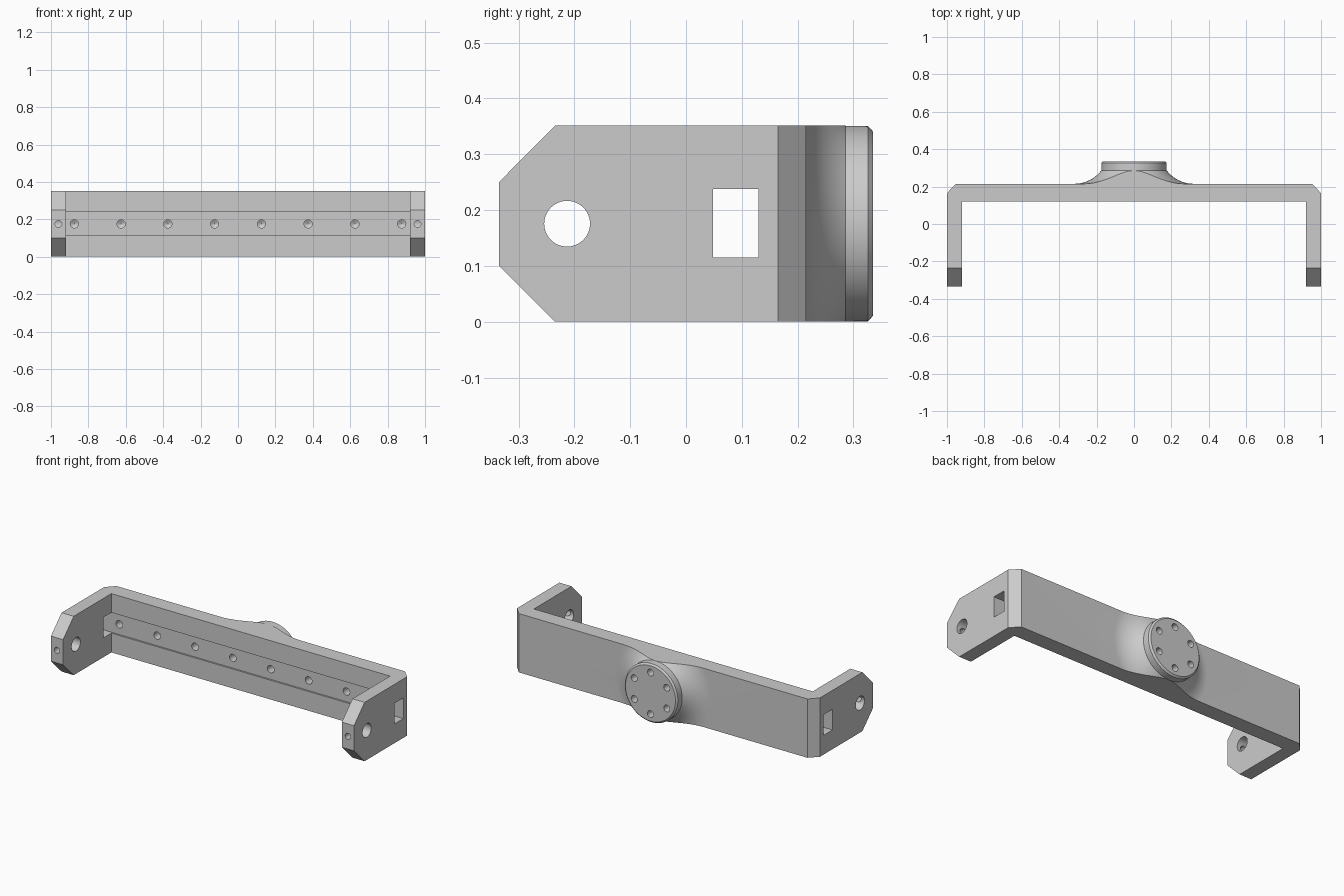
import bpy, bmesh, math
from mathutils import Vector

if "Cube" in bpy.data.objects:
    bpy.data.objects.remove(bpy.data.objects["Cube"])

H = 0.351          # bracket height
ZC = H / 2         # centre line of all the bores

grey = bpy.data.materials.new("plain grey")
grey.diffuse_color = (0.6, 0.6, 0.6, 1)
grey.use_nodes = True
grey.node_tree.nodes["Principled BSDF"].inputs["Base Color"].default_value = grey.diffuse_color


def finish(bm, name):
    bmesh.ops.recalc_face_normals(bm, faces=bm.faces)
    me = bpy.data.meshes.new(name)
    bm.to_mesh(me)
    bm.free()
    me.materials.append(grey)
    ob = bpy.data.objects.new(name, me)
    bpy.context.collection.objects.link(ob)
    return ob


def prism(name, points, offset):
    """Extrude a closed 3D outline along an offset vector."""
    bm = bmesh.new()
    face = bm.faces.new([bm.verts.new(p) for p in points])
    ext = bmesh.ops.extrude_face_region(bm, geom=[face])
    moved = [v for v in ext["geom"] if isinstance(v, bmesh.types.BMVert)]
    bmesh.ops.translate(bm, verts=moved, vec=Vector(offset))
    return finish(bm, name)


def lathe(name, profile, x, z, sides):
    """Revolve (radius, y) points about an axis parallel to y."""
    bm = bmesh.new()
    rings = []
    for r, y in profile:
        rings.append([bm.verts.new((x + r * math.cos(a), y, z + r * math.sin(a)))
                      for a in (2 * math.pi * i / sides for i in range(sides))])
    for lo, hi in zip(rings, rings[1:]):
        for i in range(sides):
            j = (i + 1) % sides
            bm.faces.new((lo[i], lo[j], hi[j], hi[i]))
    bm.faces.new(rings[0])
    bm.faces.new(rings[-1])
    return finish(bm, name)


def combine(target, tool, operation):
    mod = target.modifiers.new(operation, 'BOOLEAN')
    mod.operation = operation
    mod.solver = 'EXACT'
    mod.object = tool
    bpy.context.view_layer.objects.active = target
    bpy.ops.object.modifier_apply(modifier=mod.name)
    bpy.data.objects.remove(tool)


# U-shaped frame with chamfered outer corners, made over-tall and trimmed later
half = [(1, -0.5), (1, 0.165), (0.952, 0.215)]
inner = [(0.92, 0.12), (0.92, -0.5)]
outline = half + [(-x, y) for x, y in reversed(half)]
outline += [(-x, y) for x, y in reversed(inner)] + inner
bracket = prism("bracket", [(x, y, -0.3) for x, y in outline], (0, 0, 1))

# Hub: flared fillet rising to a round flange with a small chamfer
dr, dy = 0.145, 0.071
R = (dr * dr + dy * dy) / (2 * dy)
sweep = math.asin(dr / R)
profile = [(0.32, 0.16)]
for i in range(17):
    a = sweep * i / 16
    profile.append((0.32 - R * math.sin(a), 0.215 + R * (1 - math.cos(a))))
profile += [(0.1748, 0.326), (0.165, 0.335)]
combine(bracket, lathe("hub", profile, 0, ZC, 96), 'UNION')

# Trim to height and clip the arm ends
side = [(-0.335, 0.1), (-0.235, 0), (0.5, 0), (0.5, H), (-0.235, H), (-0.335, 0.25)]
combine(bracket, prism("trim", [(-1.2, y, z) for y, z in side], (2.4, 0, 0)), 'INTERSECT')

# Rectangular channel: arm windows plus a shallow groove along the back wall
slot = [(0.048, 0.115), (0.13, 0.115), (0.13, 0.238), (0.048, 0.238)]
combine(bracket, prism("channel", [(-1.2, y, z) for y, z in slot], (2.4, 0, 0)), 'DIFFERENCE')

# Pivot holes through both arms
ring = [2 * math.pi * i / 48 for i in range(48)]
combine(bracket, prism("pivot_bore", [(-1.2, -0.213 + 0.041 * math.cos(a), ZC + 0.041 * math.sin(a))
                                      for a in ring], (2.4, 0, 0)), 'DIFFERENCE')

# Row of blind screw holes with drill-point ends in the groove
for i in range(8):
    hole = lathe("screw_hole", [(0.022, 0.1), (0.022, 0.178), (0.0005, 0.191)],
                 -0.875 + 0.25 * i, ZC, 24)
    combine(bracket, hole, 'DIFFERENCE')

# Set-screw holes from the arm tips into the pivot holes
for x in (-0.96, 0.96):
    combine(bracket, lathe("set_screw_hole", [(0.018, -0.4), (0.018, -0.213)], x, ZC, 24),
            'DIFFERENCE')

# Bolt circle on the hub flange
for i in range(6):
    a = math.radians(30 + 60 * i)
    hole = lathe("bolt_hole", [(0.02, 0.4), (0.02, 0.255), (0.0005, 0.243)],
                 0.124 * math.cos(a), ZC + 0.124 * math.sin(a), 24)
    combine(bracket, hole, 'DIFFERENCE')

# Smooth the curved surfaces, keep machined edges sharp
bpy.ops.object.select_all(action='DESELECT')
bracket.select_set(True)
bpy.context.view_layer.objects.active = bracket
bpy.ops.object.shade_smooth_by_angle(angle=math.radians(25))
